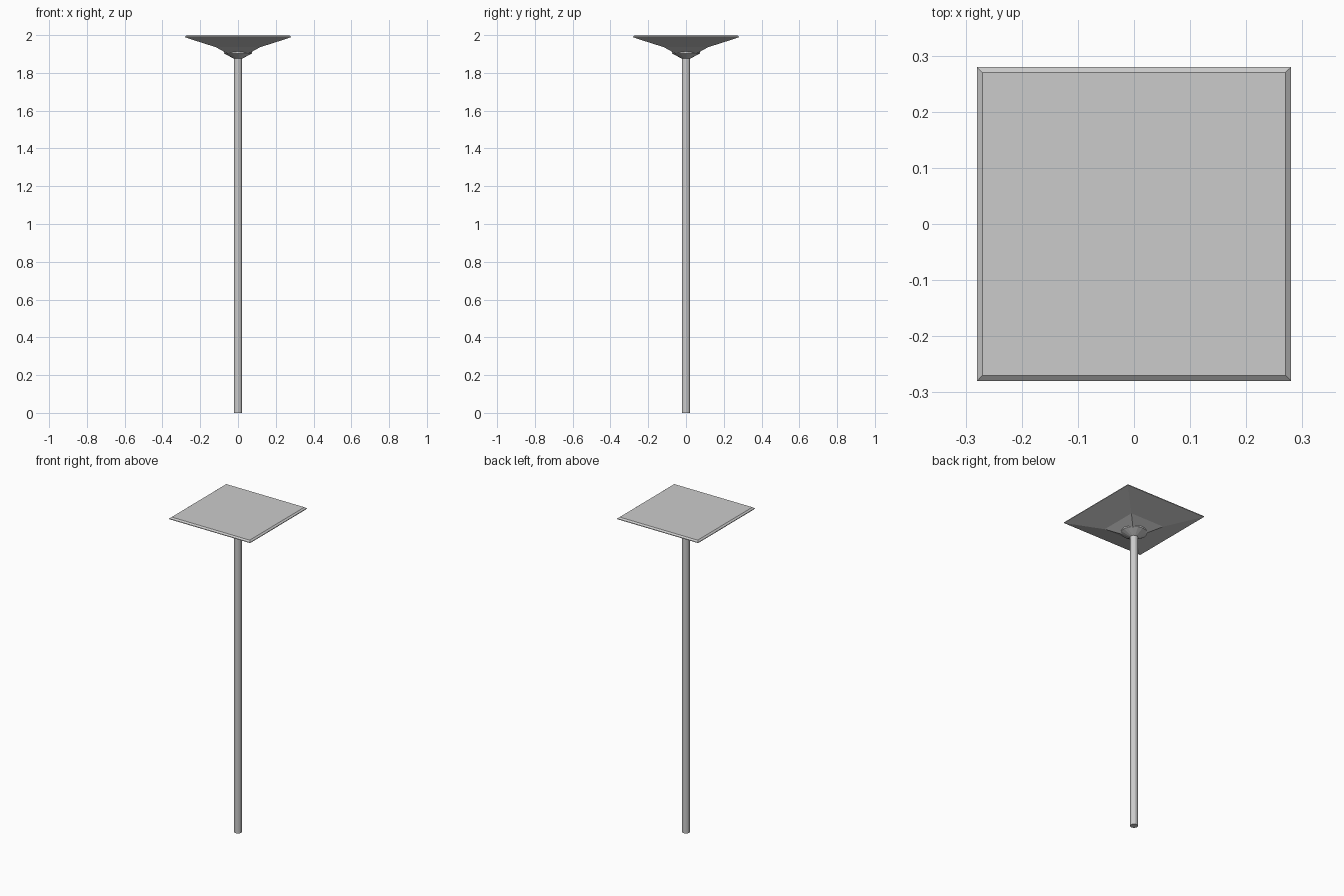
import bpy, bmesh, math

if "Cube" in bpy.data.objects:
    bpy.data.objects.remove(bpy.data.objects["Cube"])


def loft(name, rings, sides, turn=0.0, smooth=False):
    """Stack of regular polygons (radius, z), closed at both ends."""
    bm = bmesh.new()
    loops = []
    for r, z in rings:
        loops.append([bm.verts.new((r * math.cos(turn + 2 * math.pi * i / sides),
                                    r * math.sin(turn + 2 * math.pi * i / sides), z))
                      for i in range(sides)])
    for a, b in zip(loops, loops[1:]):
        for i in range(sides):
            j = (i + 1) % sides
            bm.faces.new((a[i], a[j], b[j], b[i]))
    bm.faces.new(loops[0][::-1])
    bm.faces.new(loops[-1])
    me = bpy.data.meshes.new(name)
    bm.to_mesh(me)
    bm.free()
    ob = bpy.data.objects.new(name, me)
    bpy.context.collection.objects.link(ob)
    if smooth:
        for p in me.polygons:
            p.use_smooth = len(p.vertices) == 4
    return ob


S = math.sqrt(2)  # half width -> corner radius

# Round pole
loft("pole", [(0.022, 0), (0.022, 1.90)], 16)

# Square table top with bevelled rim and two-step tapered underside
loft("square_top", [(0.05 * S, 1.899), (0.117 * S, 1.936), (0.28 * S, 1.988),
                    (0.28 * S, 1.992), (0.27 * S, 2.0)], 4, math.pi / 4)

# Conical collar joining the pole to the top
loft("collar", [(0.023, 1.876), (0.075, 1.903), (0.075, 1.913)], 16)
